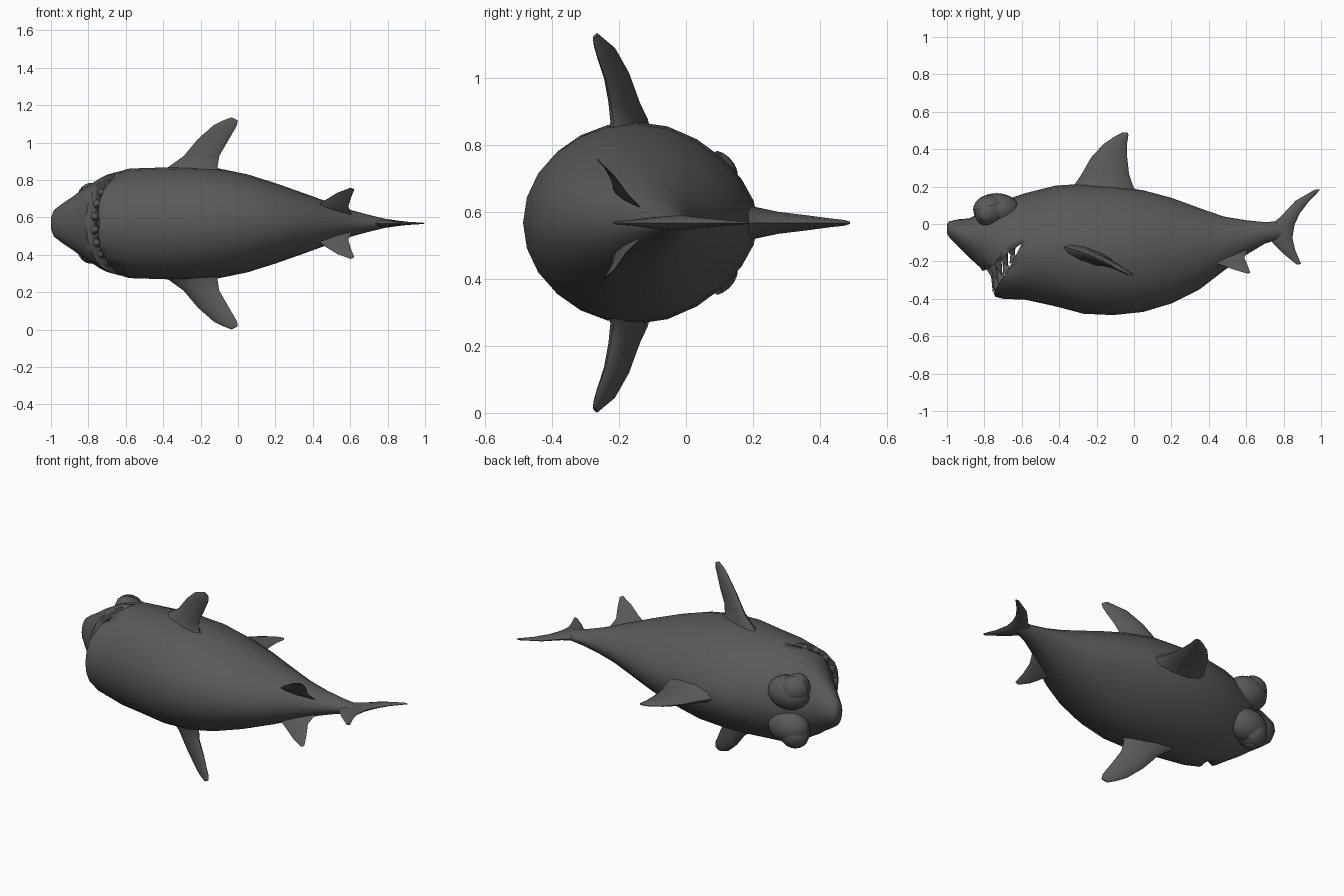
import bpy, bmesh, math
from mathutils import Vector

if "Cube" in bpy.data.objects:
    bpy.data.objects.remove(bpy.data.objects["Cube"])

ZC = 0.568  # height of the fish's plane of symmetry (it lies on its side)
grey = bpy.data.materials.new("dark_grey")
grey.diffuse_color = (0.1, 0.1, 0.1, 1)
grey.use_nodes = True
grey.node_tree.nodes["Principled BSDF"].inputs["Base Color"].default_value = grey.diffuse_color


def make(name, bm, angle=45):
    bmesh.ops.recalc_face_normals(bm, faces=bm.faces)
    me = bpy.data.meshes.new(name)
    bm.to_mesh(me)
    bm.free()
    me.materials.append(grey)
    ob = bpy.data.objects.new(name, me)
    bpy.context.collection.objects.link(ob)
    bpy.ops.object.select_all(action='DESELECT')
    bpy.context.view_layer.objects.active = ob
    ob.select_set(True)
    bpy.ops.object.shade_smooth_by_angle(angle=math.radians(angle))
    return ob


def loft(name, rings, angle=45):
    bm = bmesh.new()
    vs = [[bm.verts.new(p) for p in r] for r in rings]
    n = len(vs[0])
    for a, b in zip(vs, vs[1:]):
        for i in range(n):
            j = (i + 1) % n
            bm.faces.new((a[i], a[j], b[j], b[i]))
    bm.faces.new(vs[0])
    bm.faces.new(vs[-1])
    return make(name, bm, angle)


def fin(name, rows, axis, n=10):
    """rows: leading point, trailing point, half thickness; z is from the symmetry plane"""
    rings = []
    for lead, trail, t in rows:
        a, b = Vector(lead), Vector(trail)
        mid, half = (a + b) / 2, (a - b) / 2
        rings.append([mid + half * math.cos(2 * math.pi * i / n)
                      + Vector(axis) * t * math.sin(2 * math.pi * i / n)
                      + Vector((0, 0, ZC)) for i in range(n)])
    return loft(name, rings, 60)


# Body: x, back y, belly y, widest y, half width
stations = [
    (-1.0, 0, -.05, -.025, .03), (-.985, .015, -.075, -.03, .07),
    (-.94, .025, -.12, -.05, .105), (-.88, .03, -.18, -.07, .145),
    (-.82, .06, -.235, -.09, .19), (-.77, .09, -.33, -.10, .22),
    (-.74, .11, -.39, -.11, .24), (-.70, .125, -.40, -.12, .26),
    (-.58, .165, -.405, -.13, .293), (-.42, .205, -.44, -.14, .298),
    (-.27, .215, -.48, -.15, .302), (-.11, .205, -.487, -.15, .295),
    (.05, .18, -.47, -.15, .262), (.2, .14, -.425, -.14, .215),
    (.35, .085, -.35, -.12, .162), (.48, .04, -.25, -.10, .115),
    (.6, .02, -.165, -.07, .072), (.7, .01, -.105, -.045, .045),
    (.78, .015, -.08, -.035, .026), (.83, 0, -.05, -.03, .012)]
N = 24
rings = []
for x, top, bot, mid, w in stations:
    ring = []
    for i in range(N):
        a = 2 * math.pi * i / N
        c, s = math.cos(a), math.sin(a)
        y = mid + c * ((top - mid) if c > 0 else (mid - bot))
        if c > 0:
            s *= 1 - .18 * c * c  # narrower towards the back
        ring.append((x, y, ZC + w * s))
    rings.append(ring)
body = loft("body", rings)

# Open mouth cut through the head
mouth = [(-.60, -.105), (-.66, -.145), (-.78, -.24), (-.86, -.27), (-.9, -.45),
         (-.77, -.45), (-.75, -.37), (-.735, -.34), (-.67, -.24)]
cutter = loft("mouth_cutter", [[(x, y, z) for x, y in mouth] for z in (0, 1.2)])
cutter.hide_render = True
mod = body.modifiers.new("mouth", 'BOOLEAN')
mod.operation = 'DIFFERENCE'
mod.solver = 'EXACT'
mod.object = cutter
bpy.context.view_layer.objects.active = body
bpy.ops.object.modifier_apply(modifier="mouth")
bpy.data.objects.remove(cutter)


# Teeth: cones around both jaw rims, upper and lower rows interlocking
def teeth(name, start, end, other_start, other_end, count):
    bm = bmesh.new()
    for k in range(count):
        t = (2 * (k + .5) / count - 1) * math.pi / 2 * .95
        f = 1 - math.cos(t)
        z = ZC + .24 * math.sin(t)
        root = Vector((*start, z)).lerp(Vector((*end, z)), f)
        goal = Vector((*other_start, z)).lerp(Vector((*other_end, z)), f)
        d = goal - root
        length = d.length * .75 + .03
        d.normalize()
        m = Vector((0, 0, 1)).rotation_difference(d).to_matrix().to_4x4()
        m.translation = root + d * (length / 2 - .02)
        bmesh.ops.create_cone(bm, cap_ends=True, segments=8, radius1=.03,
                              radius2=.003, depth=length, matrix=m)
    return make(name, bm)


upper = ((-.77, -.232), (-.62, -.118))
lower = ((-.735, -.335), (-.615, -.135))
teeth("upper_teeth", *upper, *lower, 10)
teeth("lower_teeth", *lower, *upper, 9)

# Dorsal fin
fin("dorsal_fin", [((x0, y0, 0), (x1, y1, 0), t) for x0, y0, x1, y1, t in [
    (-.40, .13, .08, .10, .10), (-.315, .215, .0, .19, .05),
    (-.275, .275, -.027, .27, .035), (-.23, .355, -.037, .36, .024),
    (-.16, .43, -.037, .43, .014), (-.10, .47, -.03, .475, .009),
    (-.06, .49, -.034, .488, .004)]], (0, 0, 1))

# Tail fin, lower tip to upper tip
fin("tail_fin", [((x0, y0, 0), (x1, y1, 0), t) for x0, y0, x1, y1, t in [
    (.872, -.218, .893, -.213, .004), (.80, -.16, .862, -.14, .010),
    (.745, -.105, .847, -.075, .018), (.69, -.035, .858, -.005, .024),
    (.78, .035, .885, .055, .016), (.865, .125, .93, .115, .009),
    (.965, .183, .997, .185, .004)]], (0, 0, 1))


def ball(bm, x, y, z, rx, ry, rz):
    vs = bmesh.ops.create_uvsphere(bm, u_segments=20, v_segments=12, radius=1)["verts"]
    for v in vs:
        v.co = Vector((x + v.co.x * rx, y + v.co.y * ry, z + v.co.z * rz))
    return vs


# Paired parts on both flanks
for s, side in ((1, "left"), (-1, "right")):
    fin(side + "_pectoral_fin", [
        ((-.45, -.12, s * .24), (-.06, -.22, s * .24), .06),
        ((-.36, -.125, s * .31), (-.11, -.215, s * .30), .035),
        ((-.29, -.145, s * .36), (-.10, -.225, s * .36), .026),
        ((-.215, -.175, s * .45), (-.06, -.24, s * .43), .020),
        ((-.13, -.215, s * .525), (-.025, -.262, s * .49), .014),
        ((-.08, -.245, s * .55), (-.005, -.272, s * .525), .010),
        ((-.035, -.265, s * .567), (-.002, -.277, s * .55), .005)], (.3, .95, 0))
    fin(side + "_pelvic_fin", [
        ((.38, -.20, s * .06), (.61, -.13, s * .04), .04),
        ((.46, -.215, s * .12), (.59, -.18, s * .09), .022),
        ((.53, -.24, s * .163), (.605, -.215, s * .14), .014),
        ((.60, -.262, s * .19), (.622, -.26, s * .18), .004)], (.2, .8, s * -.55))

    # Brow bulge, eyeball, iris disc and upper eyelid
    bm = bmesh.new()
    ball(bm, -.735, .075, ZC + s * .10, .125, .09, .095)
    make(side + "_brow", bm)
    bm = bmesh.new()
    ball(bm, -.775, .065, ZC + s * .135, .078, .082, .075)
    make(side + "_eyeball", bm)
    bm = bmesh.new()
    ball(bm, -.785, .058, ZC + s * .178, .052, .052, .038)
    make(side + "_iris", bm)
    bm = bmesh.new()
    lid = ball(bm, -.775, .065, ZC + s * .135, .087, .091, .085)
    bmesh.ops.bisect_plane(bm, geom=bm.verts[:] + bm.edges[:] + bm.faces[:],
                           plane_co=(-.775, .095, ZC), plane_no=(.25, -1, 0),
                           clear_outer=True)
    bmesh.ops.holes_fill(bm, edges=bm.edges[:])
    make(side + "_eyelid", bm)
